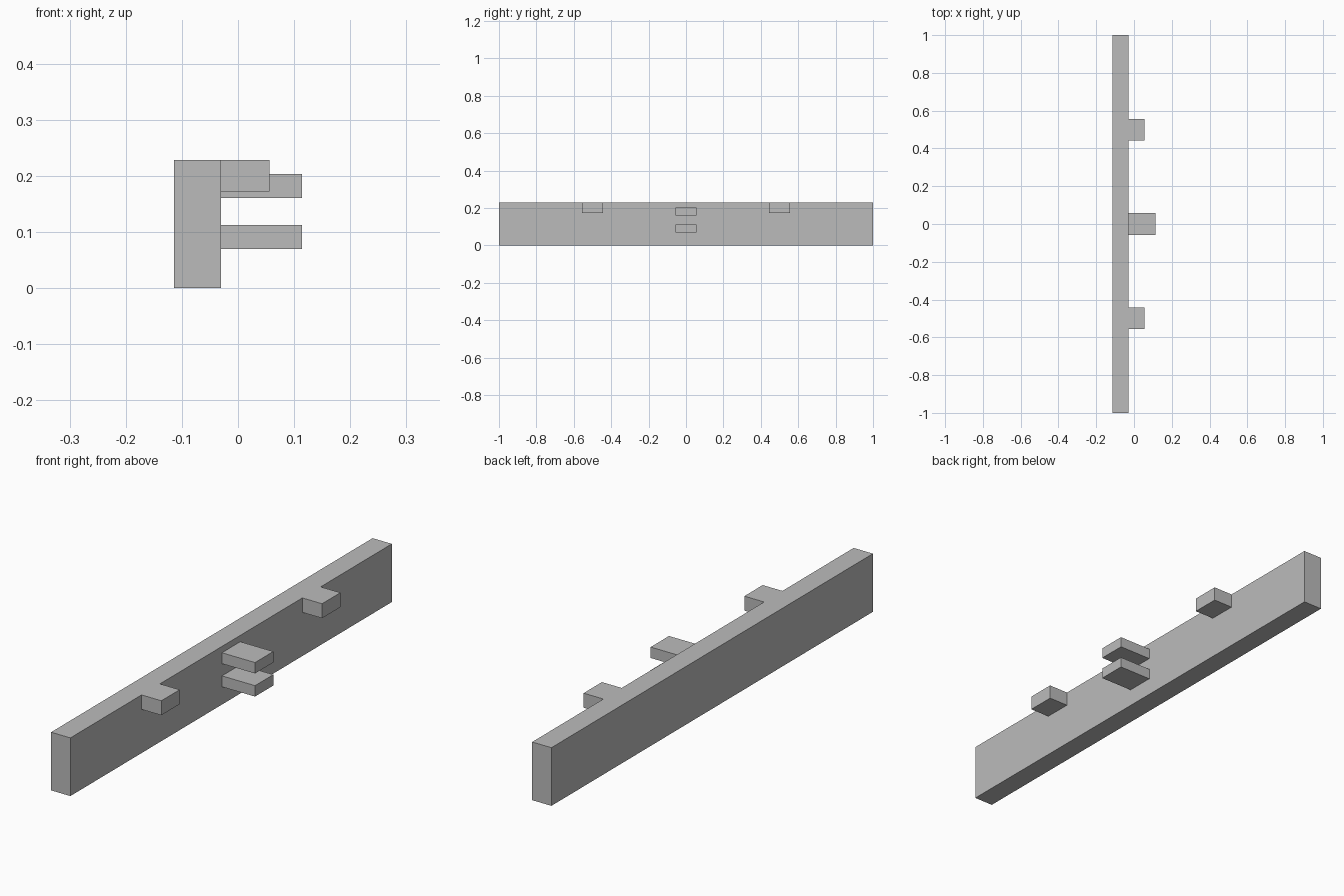
import bpy
import bmesh
from mathutils import Vector

default_cube = bpy.data.objects.get("Cube")
if default_cube:
    bpy.data.objects.remove(default_cube, do_unlink=True)

# Single plain grey
grey = bpy.data.materials.new("plain grey")
grey.use_nodes = True
color = (0.5, 0.5, 0.5, 1)
grey.diffuse_color = color
grey.node_tree.nodes["Principled BSDF"].inputs["Base Color"].default_value = color


def box(name, low, high):
    """Add a box spanning two opposite corners."""
    low, high = Vector(low), Vector(high)
    bm = bmesh.new()
    bmesh.ops.create_cube(bm, size=1)
    bmesh.ops.scale(bm, vec=high - low, verts=bm.verts)
    mesh = bpy.data.meshes.new(name)
    bm.to_mesh(mesh)
    bm.free()
    mesh.materials.append(grey)
    obj = bpy.data.objects.new(name, mesh)
    obj.location = (low + high) / 2
    bpy.context.collection.objects.link(obj)
    return obj


BACK, FACE = -0.114, -0.03   # faces of the long rail
TOP = 0.229
HALF = 0.057                 # half width of every tab

# Long upright rail
box("rail", (BACK, -1, 0), (FACE, 1, TOP))

# Short tabs flush with the top of the rail
for name, y in (("front_tab", -0.5), ("back_tab", 0.5)):
    box(name, (FACE, y - HALF, 0.172), (0.056, y + HALF, TOP))

# Pair of longer prongs at the middle
for name, z in (("lower_prong", 0.07), ("upper_prong", 0.161)):
    box(name, (FACE, -HALF, z), (-BACK, HALF, z + 0.043))
